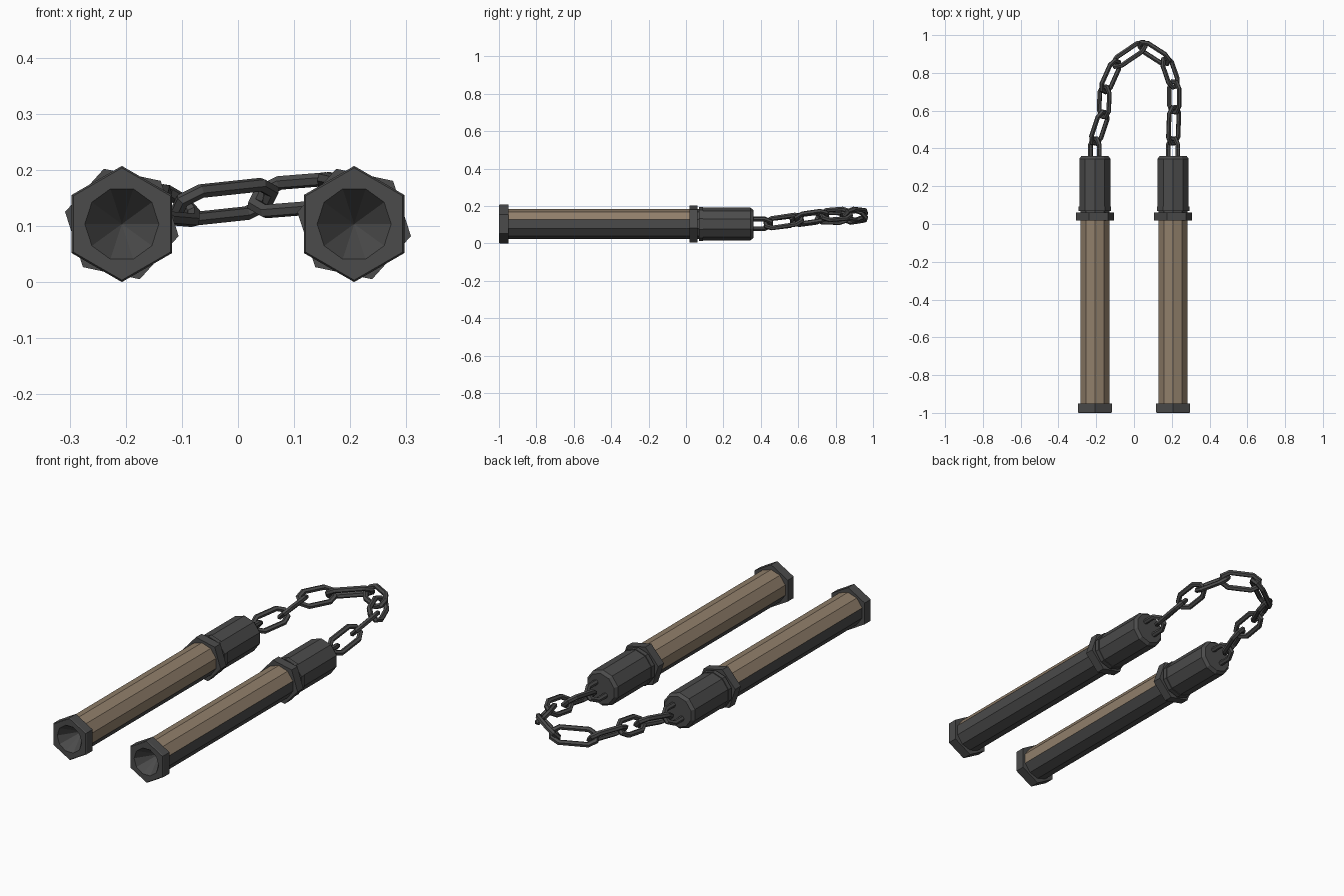
import bpy, bmesh, math
from mathutils import Vector

if "Cube" in bpy.data.objects:
    bpy.data.objects.remove(bpy.data.objects["Cube"])

CX, CZ = 0.207, 0.1035          # handle axis


def material(name, rgb):
    m = bpy.data.materials.new(name)
    m.diffuse_color = (*rgb, 1)
    m.use_nodes = True
    m.node_tree.nodes["Principled BSDF"].inputs["Base Color"].default_value = m.diffuse_color
    return m


metal = material("dark_metal", (0.07, 0.07, 0.07))
wood = material("wood", (0.28, 0.21, 0.145))


def finish(bm, name, mats):
    bmesh.ops.recalc_face_normals(bm, faces=bm.faces[:])
    me = bpy.data.meshes.new(name)
    bm.to_mesh(me)
    bm.free()
    for m in mats:
        me.materials.append(m)
    ob = bpy.data.objects.new(name, me)
    bpy.context.collection.objects.link(ob)
    return ob


def poly_radius(a, r, sides, phase):
    """Distance to the edge of a regular polygon in direction a (degrees)."""
    half = 180 / sides
    d = (a - phase) % (2 * half) - half
    return r * math.cos(math.radians(half)) / math.cos(math.radians(d))


def prism(name, cx, rows, angles, mats=(metal,)):
    """Skin polygon sections (y, radius, sides, phase) along y."""
    bm = bmesh.new()
    rings = []
    for y, r, sides, phase in rows:
        if r == 0:
            v = bm.verts.new((cx, y, CZ))
            rings.append([v] * len(angles))
            continue
        ring = []
        for a in angles:
            p, t = poly_radius(a, r, sides, phase), math.radians(a)
            ring.append(bm.verts.new((cx + p * math.cos(t), y, CZ + p * math.sin(t))))
        rings.append(ring)
    n = len(angles)
    for lo, hi in zip(rings, rings[1:]):
        for i in range(n):
            j = (i + 1) % n
            bm.faces.new(dict.fromkeys((lo[i], lo[j], hi[j], hi[i])))
    return finish(bm, name, mats)


ten = [18 + 36 * i for i in range(10)]
hexa = [-12 + 60 * i for i in range(6)]
fine = [6 * i for i in range(60)]

for side, cx in (("left", -CX), ("right", CX)):
    # Grip tube: wood on the upper, inward-rolled half, metal below
    grip = prism(side + "_grip", cx, [(-0.96, 0.08, 10, 18), (0.03, 0.08, 10, 18)],
                 ten, (metal, wood))
    roll = 108 if side == "right" else 72
    axis = Vector((math.cos(math.radians(roll)), 0, math.sin(math.radians(roll))))
    for f in grip.data.polygons:
        if (f.center - Vector((cx, 0, CZ))).dot(axis) > 0:
            pass
        d = f.center - Vector((cx, f.center.y, CZ))
        f.material_index = 1 if d.dot(axis) > 0 else 0

    # Hexagonal end cap with a conical bore
    prism(side + "_end_cap", cx,
          [(-0.90, 0, 10, 0), (-1.0, 0.066, 10, 0), (-1.0, 0.1, 6, 30),
           (-0.995, 0.1035, 6, 30), (-0.95, 0.1035, 6, 30), (-0.95, 0.07, 10, 0)], fine)

    # Hexagonal collar nut
    prism(side + "_collar_nut", cx,
          [(0.018, 0, 6, -12), (0.018, 0.1035, 6, -12),
           (0.062, 0.1035, 6, -12), (0.062, 0, 6, -12)], hexa)

    # Barrel with a ring at its base and a chamfered end
    s = (10, 18)
    prism(side + "_barrel", cx,
          [(0.05, 0, *s), (0.05, 0.08, *s), (0.07, 0.08, *s), (0.07, 0.091, *s),
           (0.092, 0.091, *s), (0.092, 0.087, *s), (0.345, 0.087, *s),
           (0.36, 0.075, *s), (0.36, 0, *s)], ten)


def link(name, a, b, roll, extra=0.012, w=0.036, wire=0.0125):
    """Long eight-cornered chain link between two joints."""
    a, b = Vector(a), Vector(b)
    u = (b - a).normalized()
    flat = u.cross(Vector((0, 0, 1))).normalized()
    up = flat.cross(u)
    r = math.radians(roll)
    v = flat * math.cos(r) + up * math.sin(r)
    nrm = u.cross(v)
    h = (b - a).length / 2 + extra
    k = h - 0.032
    loop = [(h, -w * .45), (h, w * .45), (k, w), (-k, w),
            (-h, w * .45), (-h, -w * .45), (-k, -w), (k, -w)]
    pts = [(a + b) / 2 + u * p + v * q for p, q in loop]
    bm = bmesh.new()
    rings = []
    for i, p in enumerate(pts):
        d0 = (p - pts[i - 1]).normalized()
        d1 = (pts[(i + 1) % 8] - p).normalized()
        out = (d0 + d1).normalized().cross(nrm)
        out /= out.length * math.cos(d0.angle(d1) / 2)      # mitre
        rings.append([bm.verts.new(p + wire * (out * math.cos(t) + nrm * math.sin(t)))
                      for t in (math.tau * j / 6 for j in range(6))])
    for i in range(8):
        p, q = rings[i], rings[(i + 1) % 8]
        for j in range(6):
            m = (j + 1) % 6
            bm.faces.new((p[j], p[m], q[m], q[j]))
    return finish(bm, name, (metal,))


# Chain: joints run from the left barrel round to the right barrel
joints = [(-0.207, 0.44, 0.105), (-0.16, 0.58, 0.122), (-0.155, 0.715, 0.14),
          (-0.095, 0.85, 0.135), (0.045, 0.945, 0.15), (0.17, 0.865, 0.16),
          (0.213, 0.74, 0.15), (0.213, 0.605, 0.13), (0.207, 0.44, 0.105)]
for i, (a, b) in enumerate(zip(joints, joints[1:])):
    link(f"chain_link_{i + 1}", a, b, 45 if i % 2 else -45)

# Staples sunk into the barrel ends
link("left_staple", (-CX, 0.27, CZ), joints[0], 50)
link("right_staple", joints[-1], (CX, 0.27, CZ), -45)
